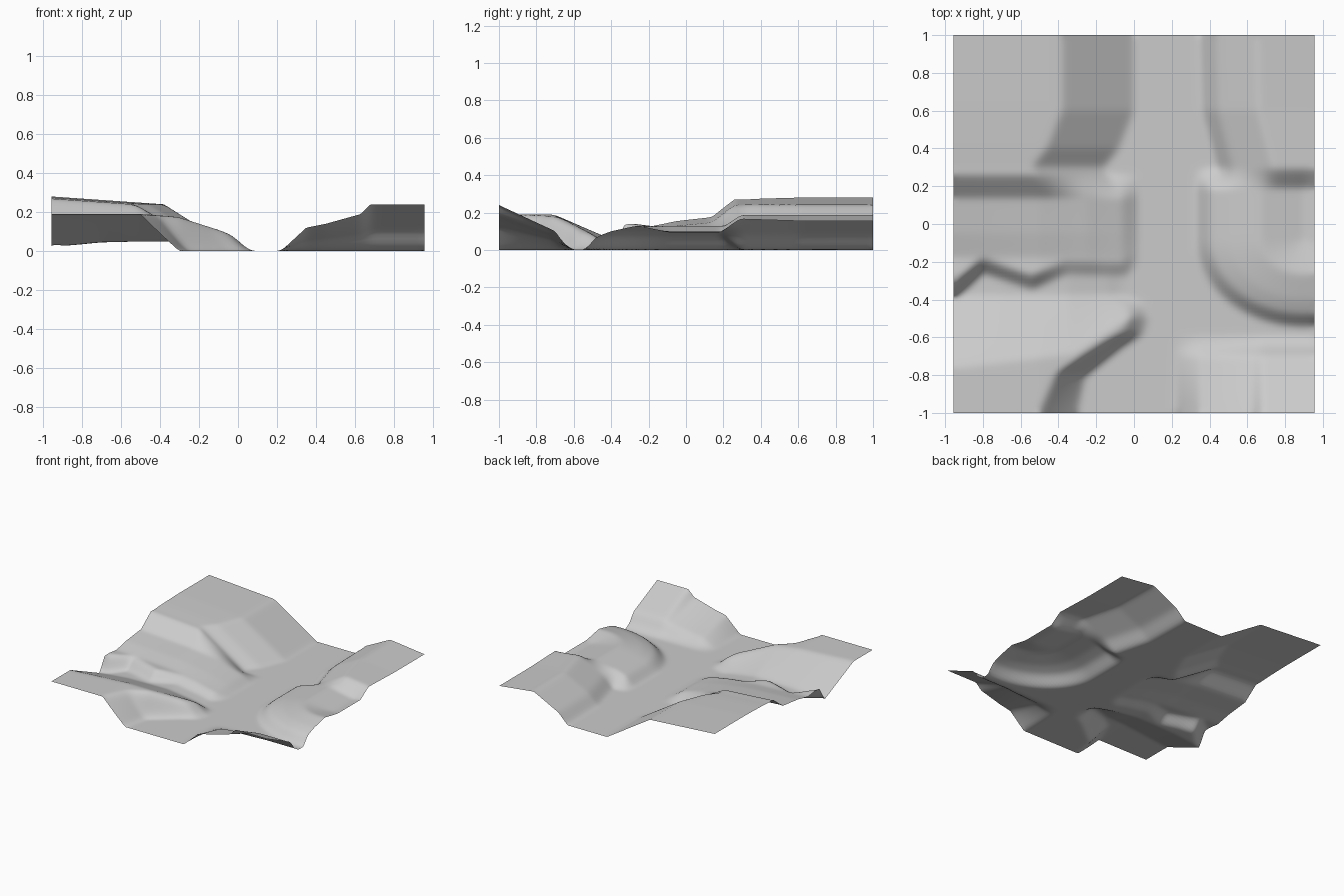
import bpy, bmesh, math

cube = bpy.data.objects.get("Cube")
if cube:
    bpy.data.objects.remove(cube, do_unlink=True)

HALF_X, HALF_Y = 0.955, 1.0


def profile(*points):
    """Piecewise linear curve through (position, value) points."""
    def curve(t):
        if t <= points[0][0]:
            return points[0][1]
        for (a, va), (b, vb) in zip(points, points[1:]):
            if t <= b:
                return va + (vb - va) * (t - a) / (b - a)
        return points[-1][1]
    return curve


def clamp(t):
    return max(0.0, min(1.0, t))


def mix(a, b, t):
    return a + (b - a) * clamp(t)


# Back hills: height against distance from the foot of each slope
west_hill = profile((0, 0), (.38, .24), (.955, .28))
west_foot = profile((.1, -.05), (.3, -.16), (.4, -.08), (.6, 0))
east_hill = profile((0, 0), (.08, .08), (.3, .19), (.6, .155))
east_foot = profile((.2, .46), (.3, .44), (.6, .36), (1, .35))

# Middle terraces
west_terrace = profile((-.955, .15), (-.5, .125), (-.25, .09), (-.06, .045), (.02, 0))
terrace_rise = profile((-.26, .92), (-.18, .85), (-.05, 1.03), (.15, 1.18))
bank_line = profile((-.955, -.36), (-.8, -.22), (-.54, -.31), (-.36, -.23), (-.05, -.24), (0, -.2))
east_mound = profile((0, 0), (.13, .07), (.3, .1), (.6, .13), (1, .09))

# Front plateau with its tongue, and the gully behind it
plateau_top = profile((-.5, .19), (-.3, .175), (-.1, .11), (.03, .06), (.08, .03))
plateau_edge = profile((-1, -.3), (-.8, -.26), (-.63, -.04), (-.58, .05), (-.5, .08), (-.43, .06), (-.38, -.03))
plateau_width = profile((-.955, .38), (-.3, .3), (0, .1))
gully_floor = profile((-.955, .02), (-.7, .045), (-.35, .05), (0, 0))

# Front east spur
spur_top = profile((.22, 0), (.35, .12), (.45, .14), (.63, .19), (.68, .24))
spur_fall = profile((-1, 1), (-.7, .42), (-.65, .13), (-.6, 0))


def west_height(x, y):
    gully = gully_floor(x)
    north = clamp((-.38 - y) / plateau_width(x))
    edge = clamp((plateau_edge(y) - x) / mix(.2, .1, (y + 1) / .4))
    front = mix(gully * edge, plateau_top(x) * edge, north)
    terrace = west_terrace(x) * terrace_rise(y)
    low = mix(front, terrace, (y - bank_line(x)) / .07 + .5)
    back = west_hill(west_foot(y) - x)
    return mix(low, back, (y - .14) / .12)


def east_height(x, y):
    r = math.hypot((x - .9) / .57, min(0, y + .08) / .46)
    low = max(east_mound(1 - r), spur_top(x) * spur_fall(y))
    back = east_hill(x - east_foot(y))
    return mix(low, back, (y - .19) / .1)


def height(x, y):
    return west_height(x, y) if x < .15 else east_height(x, y)


# Terrain sheet
bm = bmesh.new()
bmesh.ops.create_grid(bm, x_segments=110, y_segments=116, size=1)
for v in bm.verts:
    v.co.x *= HALF_X
    v.co.y *= HALF_Y
    v.co.z = height(v.co.x, v.co.y)

# Soften the creases inside the sheet, leaving the rim exact
inner = [v for v in bm.verts if not v.is_boundary]
for _ in range(4):
    bmesh.ops.smooth_vert(bm, verts=inner, factor=.5, use_axis_z=True)

mesh = bpy.data.meshes.new("terrain")
bm.to_mesh(mesh)
bm.free()
terrain = bpy.data.objects.new("terrain", mesh)
bpy.context.collection.objects.link(terrain)
mesh.shade_smooth()

# Plain grey stone
stone = bpy.data.materials.new("light grey stone")
stone.use_nodes = True
grey = (.6, .6, .6, 1)
stone.diffuse_color = grey
stone.node_tree.nodes["Principled BSDF"].inputs["Base Color"].default_value = grey
mesh.materials.append(stone)
